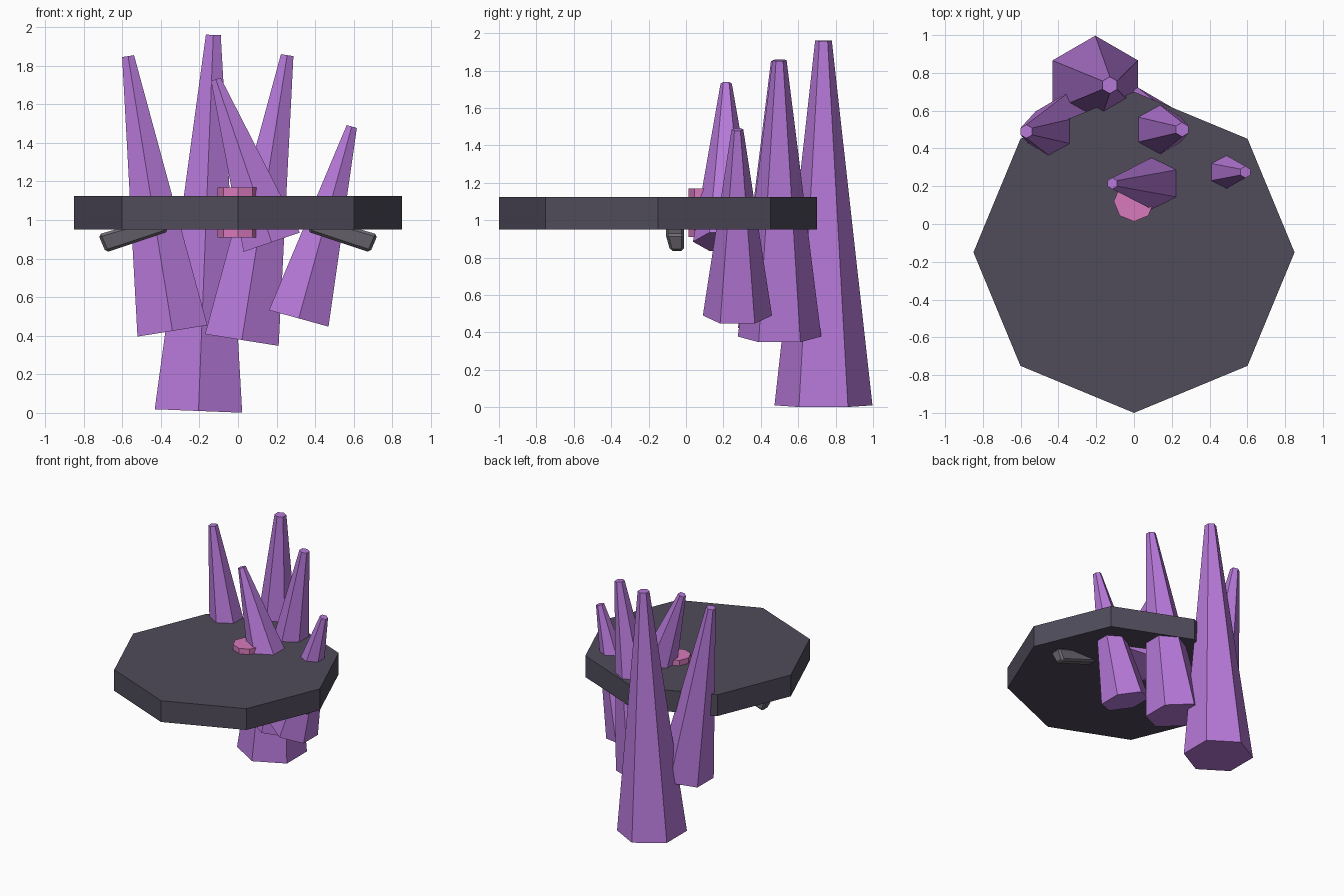
import bpy
import bmesh
import math
from mathutils import Vector

cube = bpy.data.objects.get("Cube")
if cube:
    bpy.data.objects.remove(cube, do_unlink=True)


def material(name, rgb):
    mat = bpy.data.materials.new(name)
    mat.use_nodes = True
    mat.diffuse_color = (*rgb, 1)
    bsdf = next(n for n in mat.node_tree.nodes if n.type == "BSDF_PRINCIPLED")
    bsdf.inputs["Base Color"].default_value = (*rgb, 1)
    return mat


STONE = material("dark stone", (0.08, 0.072, 0.105))
GREY = material("grey metal", (0.16, 0.145, 0.175))
PURPLE = material("purple crystal", (0.47, 0.19, 0.69))
PINK = material("pink gem", (0.68, 0.195, 0.5))


def make_object(name, bm, mat):
    bmesh.ops.recalc_face_normals(bm, faces=bm.faces)
    mesh = bpy.data.meshes.new(name)
    bm.to_mesh(mesh)
    bm.free()
    mesh.materials.append(mat)
    obj = bpy.data.objects.new(name, mesh)
    bpy.context.collection.objects.link(obj)
    return obj


def loft(name, rings, mat):
    """Join two equal rings of points into a closed solid."""
    bm = bmesh.new()
    low, high = [[bm.verts.new(p) for p in ring] for ring in rings]
    n = len(low)
    bm.faces.new(low)
    bm.faces.new(high)
    for i in range(n):
        j = (i + 1) % n
        bm.faces.new((low[i], low[j], high[j], high[i]))
    return make_object(name, bm, mat)


def prism(name, base, tip, r_base, r_tip, sides, mat):
    """Tapered prism along any axis, with one corner towards the back."""
    base, tip = Vector(base), Vector(tip)
    axis = (tip - base).normalized()
    back = Vector((0, 1, 0))
    back = (back - axis * back.dot(axis)).normalized()
    side = back.cross(axis)
    angles = [math.tau * i / sides for i in range(sides)]
    rings = [[c + (back * math.cos(a) + side * math.sin(a)) * r for a in angles]
             for c, r in ((base, r_base), (tip, r_tip))]
    return loft(name, rings, mat)


# Octagonal platform and the gem set through it
prism("platform", (0, -0.15, 0.95), (0, -0.15, 1.125), 0.85, 0.85, 8, STONE)
prism("gem", (0, 0.12, 0.91), (0, 0.12, 1.17), 0.107, 0.107, 8, PINK)

# Hexagonal crystals: base centre, tip centre, base radius
crystals = {
    "back_crystal": ((-0.205, 0.735, 0.01), (-0.128, 0.735, 1.96), 0.262),
    "right_crystal": ((-0.34, 0.49, 0.425), (-0.57, 0.49, 1.85), 0.212),
    "left_crystal": ((0.02, 0.50, 0.378), (0.255, 0.50, 1.855), 0.223),
    "middle_crystal": ((0.175, 0.215, 0.885), (-0.115, 0.215, 1.73), 0.178),
    "small_crystal": ((0.315, 0.275, 0.49), (0.59, 0.275, 1.485), 0.185),
}
for name, (base, tip, radius) in crystals.items():
    prism(name, base, tip, radius, radius * 0.17, 6, PURPLE)

# Slanted bevelled grips under the platform, one on each side
# Columns: outward x, height, front y
grip_profile = [(0.725, 0.925, -0.11), (0.685, 0.832, -0.085),
                (0.36, 0.94, -0.085), (0.40, 1.02, -0.11)]
for name, sign in (("left_grip", 1), ("right_grip", -1)):
    front = [(sign * x, y, z) for x, z, y in grip_profile]
    rear = [(sign * x, -0.01, z) for x, z, y in grip_profile]
    grip = loft(name, (front, rear), GREY)
    bevel = grip.modifiers.new("Bevel", "BEVEL")
    bevel.width = 0.014
    bevel.segments = 1
